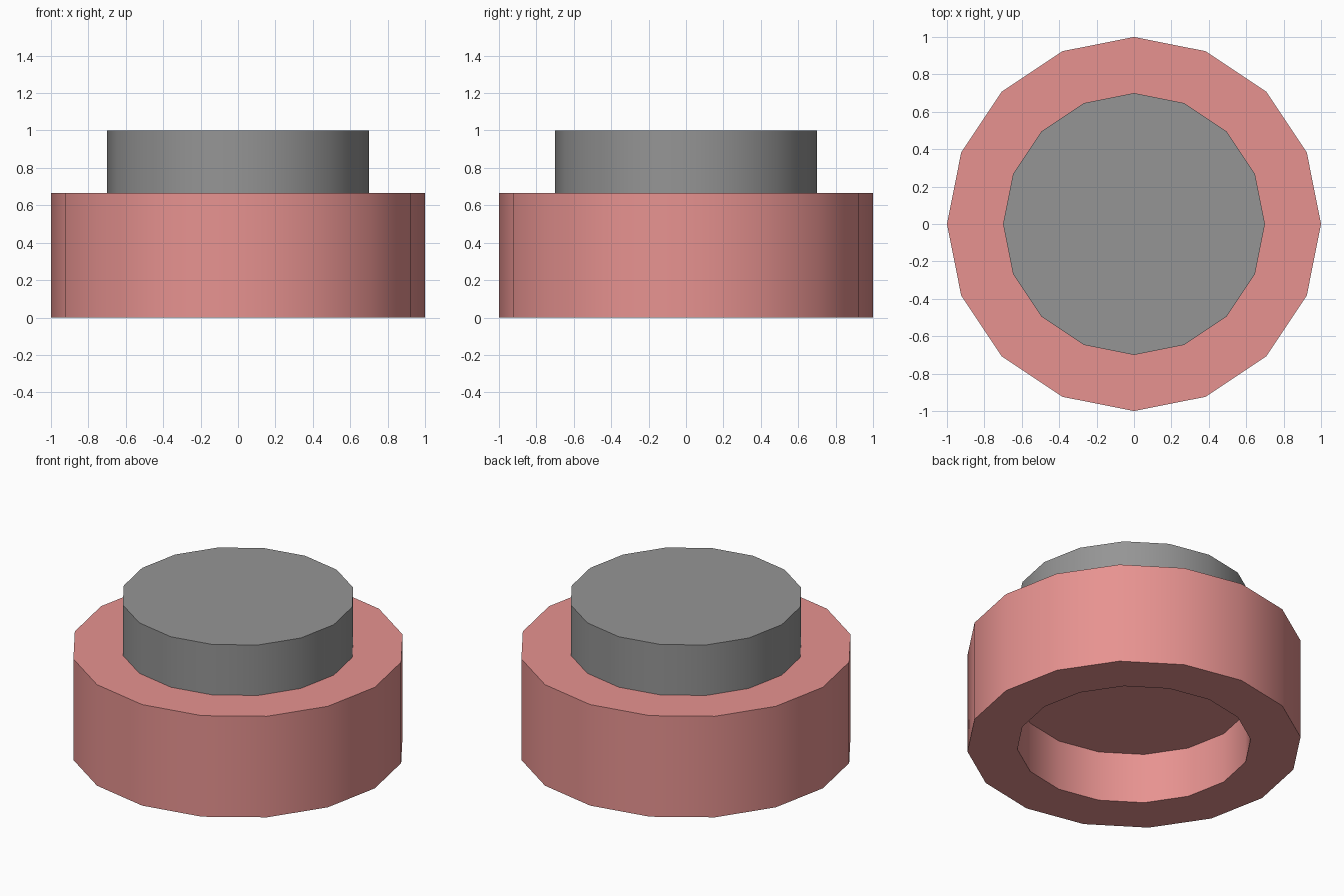
import bpy, bmesh, math

if "Cube" in bpy.data.objects:
    bpy.data.objects.remove(bpy.data.objects["Cube"])

SIDES = 16


def lathe(name, profile, color):
    """Revolve (radius, z) points; the ends are closed with flat caps."""
    bm = bmesh.new()
    rings = []
    for r, z in profile:
        rings.append([bm.verts.new((r * math.cos(2 * math.pi * i / SIDES),
                                    r * math.sin(2 * math.pi * i / SIDES), z))
                      for i in range(SIDES)])
    for a, b in zip(rings, rings[1:]):
        for i in range(SIDES):
            j = (i + 1) % SIDES
            bm.faces.new((a[i], a[j], b[j], b[i]))
    bm.faces.new(rings[0])
    bm.faces.new(rings[-1])
    bmesh.ops.recalc_face_normals(bm, faces=bm.faces)
    mesh = bpy.data.meshes.new(name)
    bm.to_mesh(mesh)
    bm.free()
    obj = bpy.data.objects.new(name, mesh)
    bpy.context.collection.objects.link(obj)

    mat = bpy.data.materials.new(name + "_color")
    mat.diffuse_color = color
    mat.use_nodes = True
    mat.node_tree.nodes["Principled BSDF"].inputs["Base Color"].default_value = mat.diffuse_color
    mesh.materials.append(mat)

    # Smooth round walls, sharp rims
    bpy.ops.object.select_all(action='DESELECT')
    obj.select_set(True)
    bpy.context.view_layer.objects.active = obj
    bpy.ops.object.shade_smooth_by_angle(angle=math.radians(30))
    return obj


# Wide base with a round recess underneath
lathe("base", [(0.7, 0.333), (0.7, 0), (1, 0), (1, 0.667)], (0.8, 0.29, 0.28, 1))

# Raised disc on top, sunk slightly into the base
lathe("top_disc", [(0.7, 0.6), (0.7, 1)], (0.3, 0.3, 0.3, 1))
